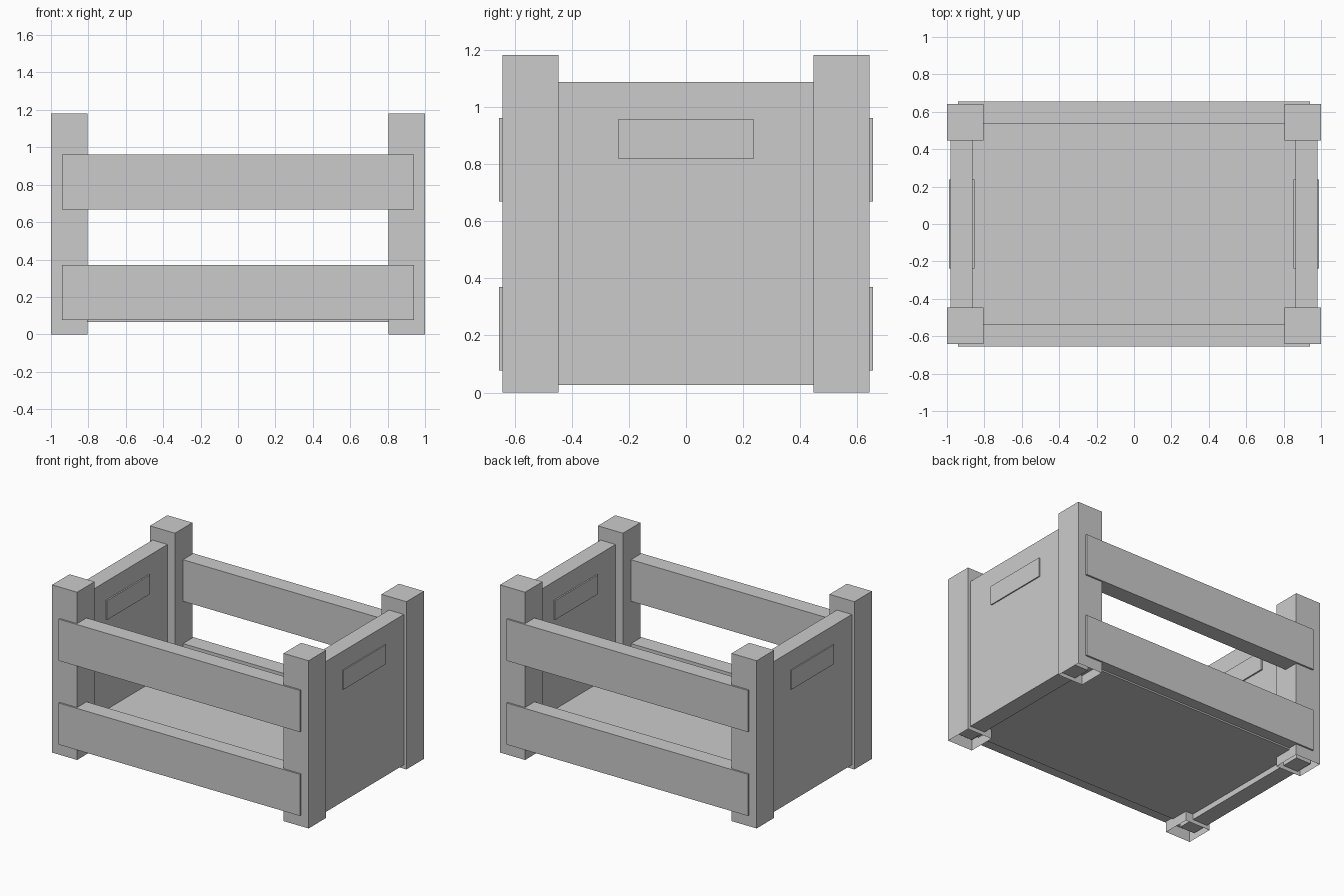
import bpy, bmesh
from mathutils import Vector

if "Cube" in bpy.data.objects:
    bpy.data.objects.remove(bpy.data.objects["Cube"])


def box(name, lo, hi, open_bottom=False):
    """Axis-aligned board between two corners."""
    lo, hi = Vector(lo), Vector(hi)
    bm = bmesh.new()
    bmesh.ops.create_cube(bm, size=1)
    bmesh.ops.scale(bm, vec=hi - lo, verts=bm.verts)
    bmesh.ops.translate(bm, vec=(lo + hi) / 2, verts=bm.verts)
    if open_bottom:
        bm.normal_update()
        down = [f for f in bm.faces if f.normal.z < -0.9]
        bmesh.ops.delete(bm, geom=down, context='FACES_ONLY')
    mesh = bpy.data.meshes.new(name)
    bm.to_mesh(mesh)
    bm.free()
    obj = bpy.data.objects.new(name, mesh)
    bpy.context.collection.objects.link(obj)
    return obj


def mirror(obj, x=False, y=False):
    """Repeat a part across the centre planes."""
    mod = obj.modifiers.new("mirror", 'MIRROR')
    mod.use_axis = (x, y, False)
    mod.use_mirror_merge = False


# Corner posts, open underneath
mirror(box("corner_posts", (0.805, 0.447, 0), (1, 0.642, 1.182), True), x=True, y=True)

# Front and back slats
for name, z0, z1 in (("lower_slats", 0.077, 0.37), ("upper_slats", 0.668, 0.961)):
    mirror(box(name, (-0.94, 0.537, z0), (0.94, 0.654, z1)), y=True)

# Solid end panels with raised hand grips on both faces
mirror(box("end_panels", (0.863, -0.575, 0.027), (0.98, 0.575, 1.087)), x=True)
mirror(box("hand_grips", (0.853, -0.238, 0.82), (0.988, 0.238, 0.956)), x=True)

# Floor board
box("floor", (-0.92, -0.575, 0.066), (0.92, 0.575, 0.183))
